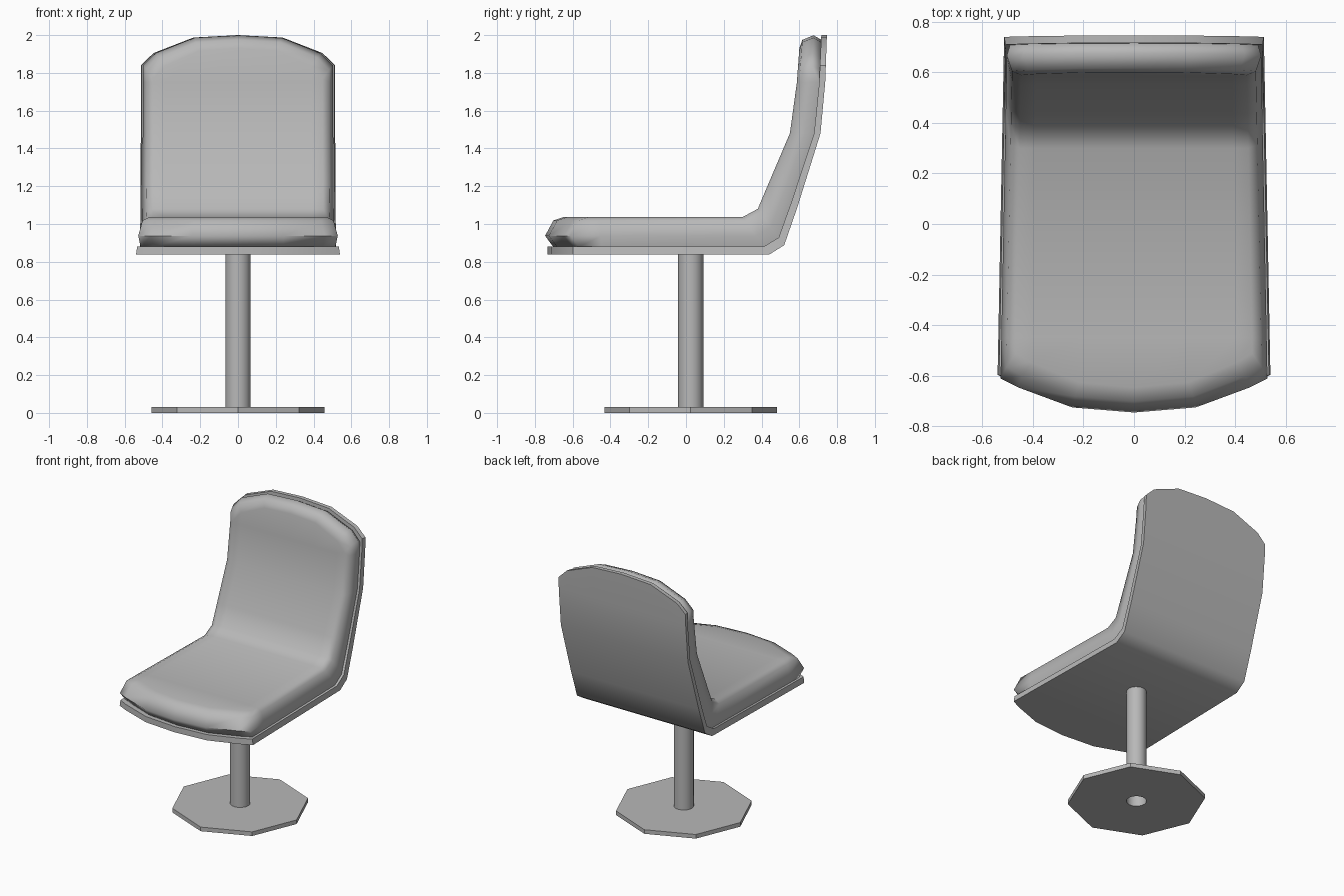
import bpy, bmesh, math
from mathutils import Vector

if "Cube" in bpy.data.objects:
    bpy.data.objects.remove(bpy.data.objects["Cube"])

# Mid grey used on every part
grey = bpy.data.materials.new("mid_grey")
grey.diffuse_color = (.48, .48, .48, 1)
grey.use_nodes = True
grey.node_tree.nodes["Principled BSDF"].inputs["Base Color"].default_value = grey.diffuse_color


def finish(bm, name, angle):
    bmesh.ops.recalc_face_normals(bm, faces=bm.faces[:])
    me = bpy.data.meshes.new(name)
    bm.to_mesh(me)
    bm.free()
    me.materials.append(grey)
    ob = bpy.data.objects.new(name, me)
    bpy.context.collection.objects.link(ob)
    bpy.ops.object.select_all(action='DESELECT')
    ob.select_set(True)
    bpy.context.view_layer.objects.active = ob
    bpy.ops.object.shade_smooth_by_angle(angle=math.radians(angle))
    return ob


# Side profile: (outer y, z), (inner y, z) from seat front to top of back
ROWS = [((-.732, .838), (-.732, 1.037)), ((-.45, .838), (-.45, 1.037)),
        ((.44, .838), (.30, 1.037)), ((.52, .888), (.38, 1.08)),
        ((.59, 1.09), (.435, 1.21)), ((.712, 1.48), (.55, 1.48)),
        ((.737, 1.75), (.587, 1.75)), ((.746, 2.0), (.605, 2.0))]
# Width fraction, setback of the front edge, setback of the top edge
COLS = [(0, 0, 0), (.46, .02, .013), (.87, .10, .095), (1, .135, .16)]
COLS = [(-u, f, b) for u, f, b in COLS[:0:-1]] + COLS


def padded_slab(name, layers, angle):
    """Layer: depth from outer to inner profile, insets at side, front, top."""
    bm = bmesh.new()
    nr, nc = len(ROWS), len(COLS)
    rim = ([(0, c) for c in range(nc)] + [(r, nc - 1) for r in range(1, nr)]
           + [(nr - 1, c) for c in range(nc - 2, -1, -1)]
           + [(r, 0) for r in range(nr - 2, 0, -1)])
    prev = None
    for k, (t, side, nose, top) in enumerate(layers):
        path = [Vector(o).lerp(Vector(i), t) for o, i in ROWS]
        cap = k in (0, len(layers) - 1)
        grid = {}
        for r, p in enumerate(path):
            for c, (u, front, back) in enumerate(COLS):
                if not cap and (r, c) not in rim:
                    continue
                q = p.copy()
                if r == 0:
                    q += (path[1] - p).normalized() * (front + nose)
                elif r == nr - 1:
                    q += (path[-2] - p).normalized() * (back + top)
                w = .54 - .026 * (q.x + .6) / 1.34 - side
                grid[r, c] = bm.verts.new((u * w, q.x, q.y))
        if cap:
            for r in range(nr - 1):
                for c in range(nc - 1):
                    bm.faces.new([grid[r, c], grid[r, c + 1],
                                  grid[r + 1, c + 1], grid[r + 1, c]])
        if prev:
            for a, b in zip(rim, rim[1:] + rim[:1]):
                bm.faces.new([prev[a], prev[b], grid[b], grid[a]])
        prev = grid
    return finish(bm, name, angle)


# Rigid shell and the cushion lying on it
padded_slab("shell", [(0, 0, 0, 0), (.21, .006, 0, 0)], 45)
padded_slab("cushion", [(.2, .024, .03, .025), (.5, .012, -.014, .001),
                        (.91, .034, .03, .025), (1, .07, .085, .07)], 65)

# Column: open tube
CY, R, N = .025, .067, 16
bm = bmesh.new()
bmesh.ops.create_cone(bm, cap_ends=False, segments=N, radius1=R, radius2=R, depth=.838)
bmesh.ops.translate(bm, verts=bm.verts[:], vec=(0, CY, .419))
finish(bm, "column", 40)

# Octagonal base plate with a hole for the column
bm = bmesh.new()
rings = []
for rad, z in ((R, 0), (.457, 0), (.457, .03), (R, .03)):
    ring = []
    for i in range(N):
        a = 2 * math.pi * i / N
        k = rad * (math.cos(math.pi / 8) if i % 2 and rad > R else 1)
        ring.append(bm.verts.new((k * math.cos(a), CY + k * math.sin(a), z)))
    rings.append(ring)
for a, b in zip(rings, rings[1:]):
    for i in range(N):
        j = (i + 1) % N
        bm.faces.new([a[i], a[j], b[j], b[i]])
finish(bm, "base_plate", 20)
